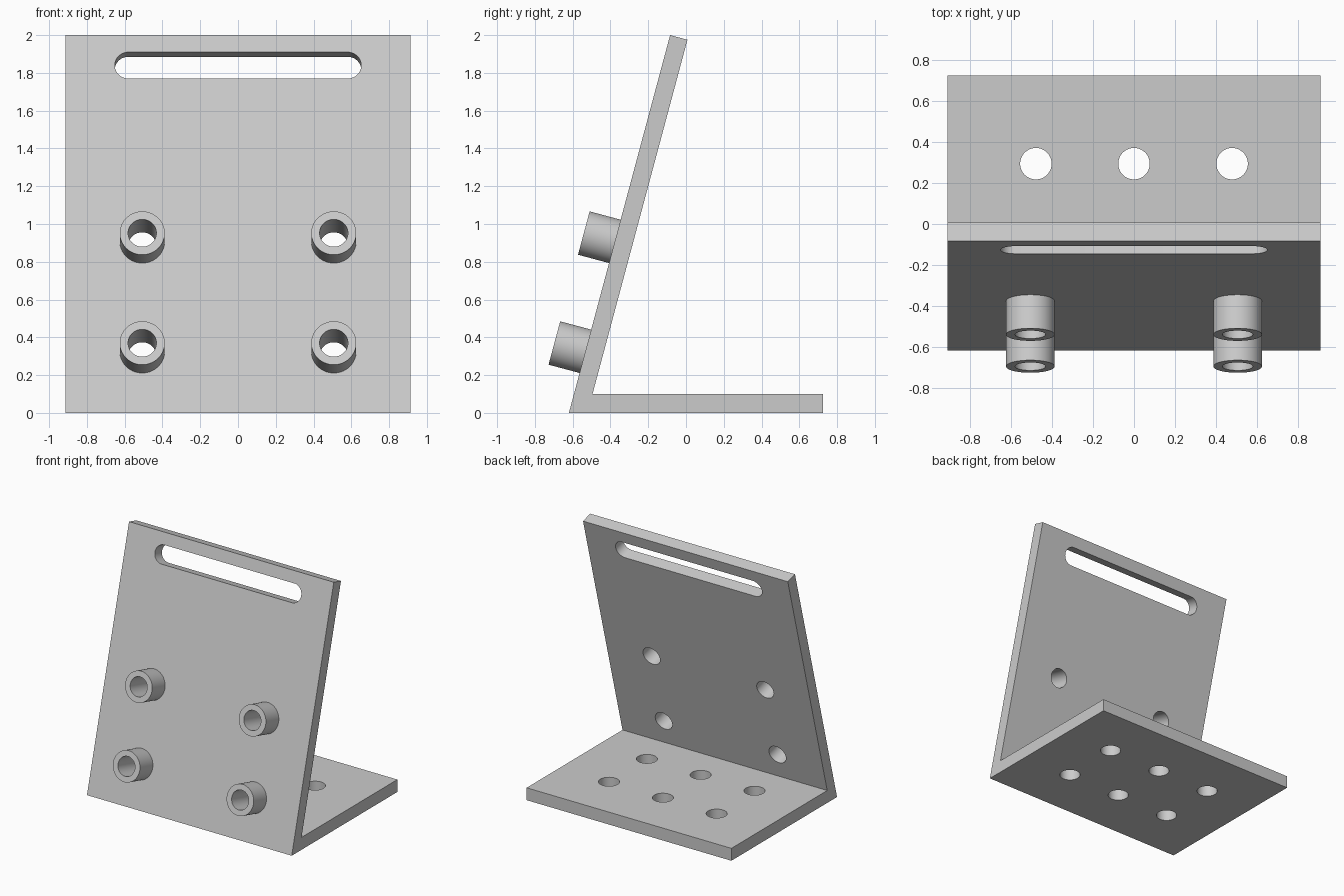
import bpy, bmesh, math
from mathutils import Matrix, Vector

if "Cube" in bpy.data.objects:
    bpy.data.objects.remove(bpy.data.objects["Cube"], do_unlink=True)

HALF_WIDTH = 0.913
LEAN = math.radians(15)
FRONT_Y = -0.62            # foot of the leaning face
THICK = 0.095
BORE, BOSS, BOSS_LENGTH = 0.075, 0.119, 0.17
SIDES = 48

grey = bpy.data.materials.new("light grey")
grey.use_nodes = True
grey.diffuse_color = (0.6, 0.6, 0.6, 1)
grey.node_tree.nodes["Principled BSDF"].inputs["Base Color"].default_value = (0.6, 0.6, 0.6, 1)


def add_object(name, bm):
    bmesh.ops.recalc_face_normals(bm, faces=bm.faces)
    mesh = bpy.data.meshes.new(name)
    bm.to_mesh(mesh)
    bm.free()
    mesh.materials.append(grey)
    obj = bpy.data.objects.new(name, mesh)
    bpy.context.collection.objects.link(obj)
    return obj


def select(obj):
    bpy.ops.object.select_all(action='DESELECT')
    obj.select_set(True)
    bpy.context.view_layer.objects.active = obj


def extrude(bm, points, direction):
    face = bm.faces.new([bm.verts.new(p) for p in points])
    top = bmesh.ops.extrude_face_region(bm, geom=[face], use_keep_orig=True)["geom"]
    bmesh.ops.translate(bm, vec=direction,
                        verts=[v for v in top if isinstance(v, bmesh.types.BMVert)])


def add_cutter(bm, frame, radius, half_length=0, low=-0.15, high=0.05):
    """Round or slotted prism along the frame's z axis."""
    points = []
    for i in range(SIDES):
        a = (i + 0.5) * math.tau / SIDES
        shift = math.copysign(half_length, math.cos(a))
        points.append(frame @ Vector((radius * math.cos(a) + shift, radius * math.sin(a), low)))
    extrude(bm, points, frame.to_3x3() @ Vector((0, 0, high - low)))


def on_front(x, z):
    """Frame on the leaning face, its z axis pointing outward."""
    y = FRONT_Y + z * math.tan(LEAN)
    return Matrix.Translation((x, y, z)) @ Matrix.Rotation(math.pi / 2 - LEAN, 4, 'X')


# Angled bracket: side profile extruded across the width
top_y = FRONT_Y + 2 * math.tan(LEAN)
inner_y = FRONT_Y + THICK / math.cos(LEAN) + 0.1 * math.tan(LEAN)
profile = [(FRONT_Y, 0), (0.726, 0), (0.726, 0.1), (inner_y, 0.1),
           (top_y + THICK * math.cos(LEAN), 2 - THICK * math.sin(LEAN)), (top_y, 2)]
bm = bmesh.new()
extrude(bm, [(-HALF_WIDTH, y, z) for y, z in profile], (2 * HALF_WIDTH, 0, 0))
bracket = add_object("bracket", bm)

# Holes: handle slot, boss bores and base mounting holes
boss_frames = [on_front(x, z) for x in (-0.507, 0.507) for z in (0.326, 0.908)]
bm = bmesh.new()
add_cutter(bm, on_front(0, 1.84), 0.0725, 0.58)
for frame in boss_frames:
    add_cutter(bm, frame, BORE)
for x in (-0.48, 0, 0.48):
    for y in (-0.187, 0.295):
        add_cutter(bm, Matrix.Translation((x, y, 0.1)), 0.077)
cutter = add_object("hole_cutter", bm)
cutter.hide_render = True

select(bracket)
cut = bracket.modifiers.new("holes", 'BOOLEAN')
cut.operation = 'DIFFERENCE'
cut.solver = 'EXACT'
cut.object = cutter
bpy.ops.object.modifier_apply(modifier=cut.name)
bpy.data.objects.remove(cutter, do_unlink=True)
bpy.ops.object.shade_smooth_by_angle(angle=math.radians(30))

# Hollow bosses on the front face
section = [(BORE, 0), (BORE, BOSS_LENGTH), (BOSS, BOSS_LENGTH), (BOSS, 0)]
for number, frame in enumerate(boss_frames, 1):
    bm = bmesh.new()
    rings = []
    for radius, z in section:
        rings.append([bm.verts.new((radius * math.cos(a), radius * math.sin(a), z))
                      for a in ((i + 0.5) * math.tau / SIDES for i in range(SIDES))])
    for lower, upper in zip(rings, rings[1:] + rings[:1]):
        for i in range(SIDES):
            j = (i + 1) % SIDES
            bm.faces.new((lower[i], lower[j], upper[j], upper[i]))
    boss = add_object(f"boss_{number}", bm)
    boss.matrix_world = frame
    select(boss)
    bpy.ops.object.shade_smooth_by_angle(angle=math.radians(30))
